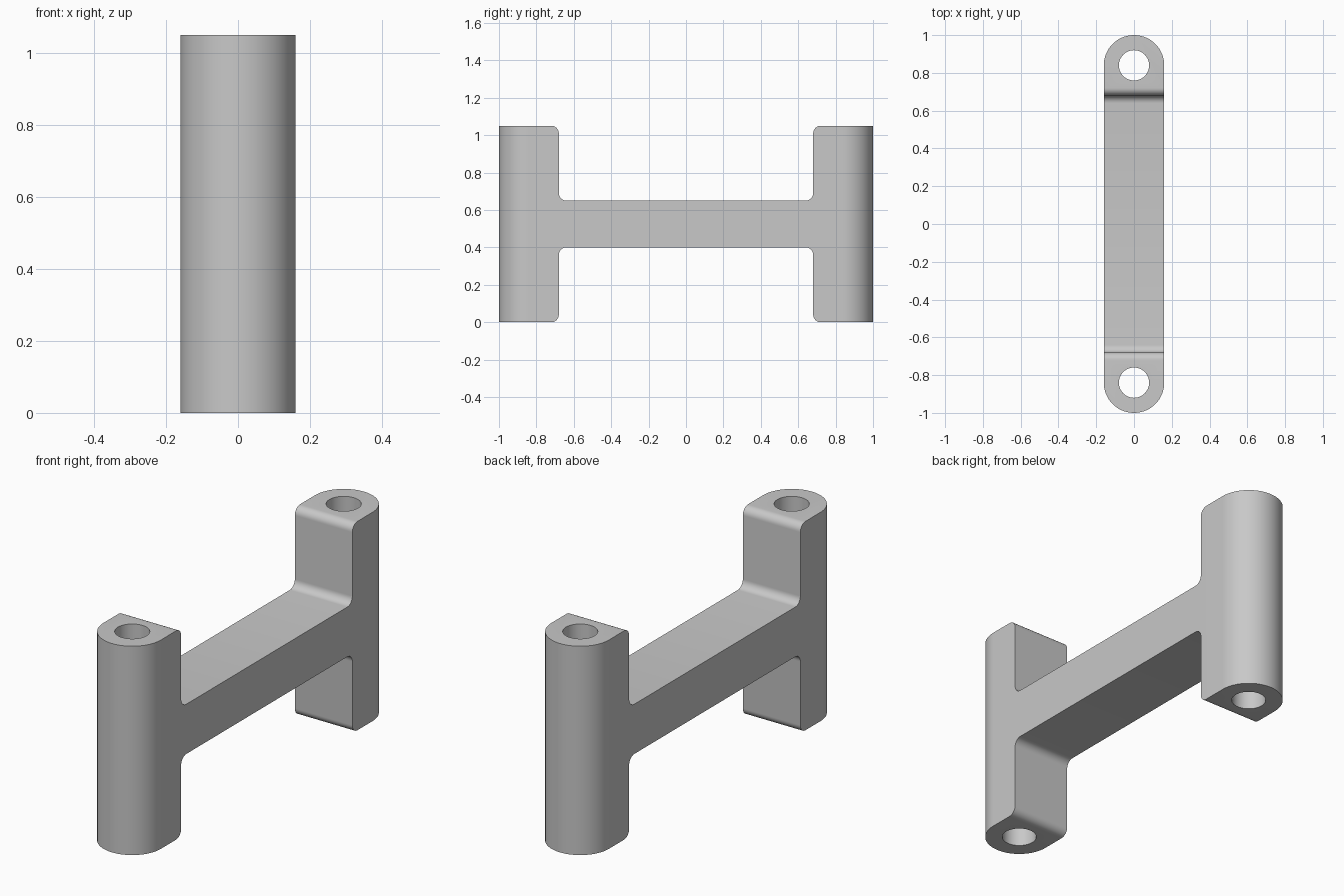
import bpy
import bmesh
import math

HEIGHT = 1.05
RADIUS = 0.16          # rounded ends, also half the width
POST_Y = 0.84          # hole centres
INNER_Y = 0.68         # inner faces of the posts
WEB_LOW, WEB_HIGH = 0.40, 0.65
FILLET = 0.04
HOLE = 0.08

cube = bpy.data.objects.get("Cube")
if cube:
    bpy.data.objects.remove(cube, do_unlink=True)

grey = bpy.data.materials.new("plain grey")
grey.use_nodes = True
colour = (0.58, 0.58, 0.58, 1)
grey.diffuse_color = colour
grey.node_tree.nodes["Principled BSDF"].inputs["Base Color"].default_value = colour


def prism(name, points, direction, rounding=None):
    """Extrude a closed outline; optionally round the edges chosen by a rule."""
    bm = bmesh.new()
    face = bm.faces.new([bm.verts.new(p) for p in points])
    moved = bmesh.ops.extrude_face_region(bm, geom=[face])["geom"]
    verts = [v for v in moved if isinstance(v, bmesh.types.BMVert)]
    bmesh.ops.translate(bm, verts=verts, vec=direction)
    if rounding:
        edges = [e for e in bm.edges if rounding(e)]
        bmesh.ops.bevel(bm, geom=edges, offset=FILLET, segments=8,
                        profile=0.5, affect='EDGES')
    bmesh.ops.recalc_face_normals(bm, faces=bm.faces[:])
    mesh = bpy.data.meshes.new(name)
    bm.to_mesh(mesh)
    bm.free()
    mesh.materials.append(grey)
    obj = bpy.data.objects.new(name, mesh)
    bpy.context.collection.objects.link(obj)
    return obj


def arc(radius, centre_y, start, sweep, steps, z):
    return [(radius * math.cos(start + sweep * i / steps),
             centre_y + radius * math.sin(start + sweep * i / steps), z)
            for i in range(steps + 1)]


def cut(obj, cutter, operation):
    mod = obj.modifiers.new(cutter.name, 'BOOLEAN')
    mod.operation = operation
    mod.solver = 'EXACT'
    mod.object = cutter
    bpy.context.view_layer.objects.active = obj
    bpy.ops.object.modifier_apply(modifier=mod.name)
    bpy.data.objects.remove(cutter, do_unlink=True)


# H-shaped side profile with rounded inner corners
half = [(1.2, 0), (1.2, HEIGHT), (INNER_Y, HEIGHT), (INNER_Y, WEB_HIGH)]
lower = [(INNER_Y, WEB_LOW), (INNER_Y, 0)]
outline = half + [(-y, z) for y, z in reversed(half)]
outline = outline[:-1] + [(-1.2, 0)] + [(-y, z) for y, z in reversed(lower)] + lower


def inner_corner(edge):
    a, b = (v.co for v in edge.verts)
    return abs(a.x - b.x) > 0.1 and abs(abs(a.y) - INNER_Y) < 0.001


bracket = prism("bracket", [(-0.3, y, z) for y, z in outline], (0.6, 0, 0), inner_corner)

# Round-ended plan shape trims the outside of the posts
plan = (arc(RADIUS, POST_Y, 0, math.pi, 48, -0.2)
        + arc(RADIUS, -POST_Y, math.pi, math.pi, 48, -0.2))
cut(bracket, prism("plan_trim", plan, (0, 0, 1.5)), 'INTERSECT')

# Bore through each post
for side in (-1, 1):
    ring = arc(HOLE, side * POST_Y, 0, math.tau, 48, -0.2)[:-1]
    cut(bracket, prism("bore", ring, (0, 0, 1.5)), 'DIFFERENCE')

bpy.ops.object.select_all(action='DESELECT')
bracket.select_set(True)
bpy.context.view_layer.objects.active = bracket
bpy.ops.object.shade_smooth_by_angle(angle=math.radians(30))
